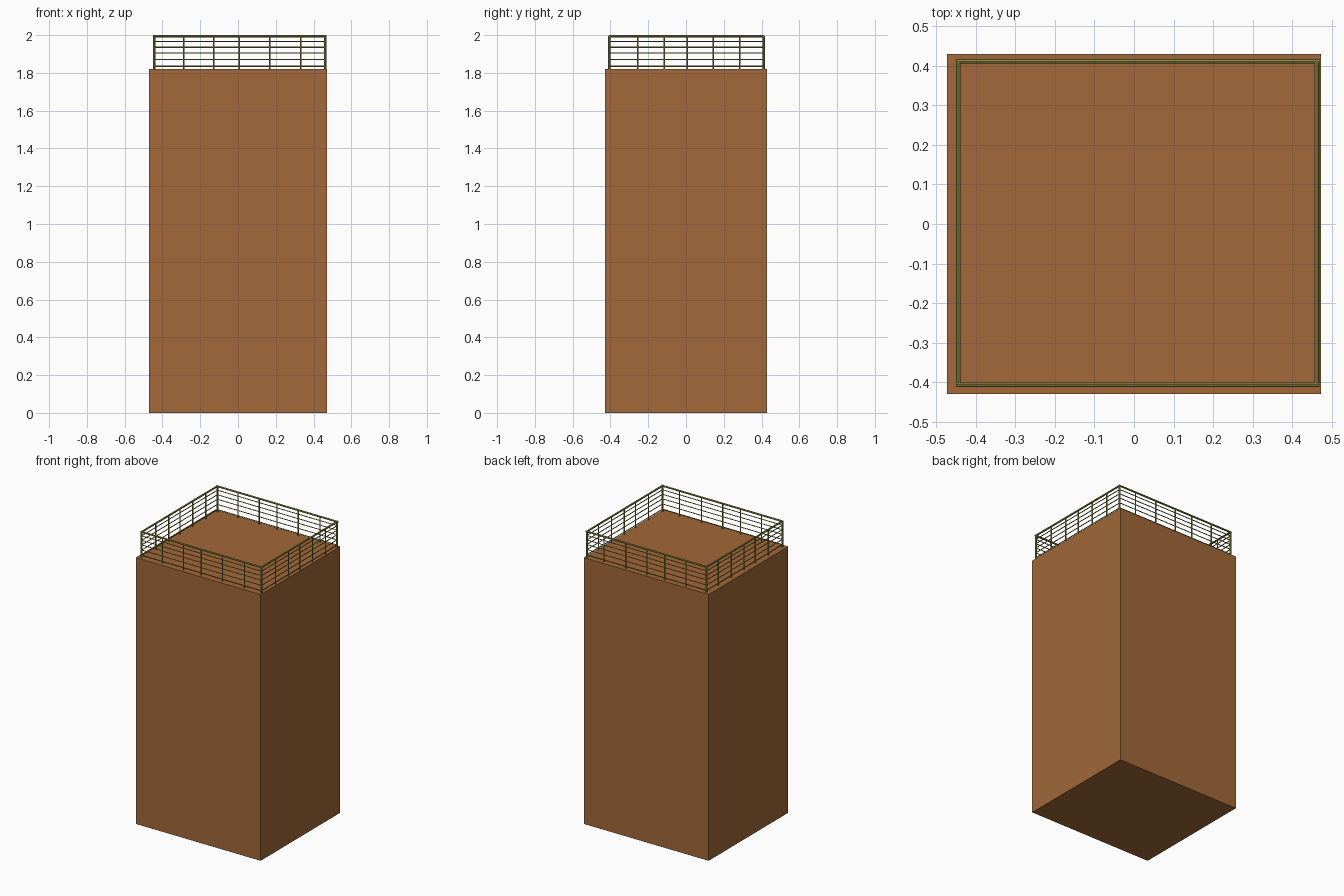
import bpy, bmesh
from mathutils import Vector, Matrix

if "Cube" in bpy.data.objects:
    bpy.data.objects.remove(bpy.data.objects["Cube"])


def material(name, color):
    m = bpy.data.materials.new(name)
    m.diffuse_color = (*color, 1)
    m.use_nodes = True
    m.node_tree.nodes["Principled BSDF"].inputs["Base Color"].default_value = m.diffuse_color
    return m


BROWN = material("brown", (0.36, 0.14, 0.04))
OLIVE = material("olive", (0.27, 0.27, 0.06))

# Railing layout
X0, X1, Y0, Y1 = -0.444, 0.462, -0.406, 0.411
DECK, TOP = 1.82, 1.994
POST_X = (-0.287, -0.128, 0.007, 0.167, 0.333)
POST_Y = (-0.255, -0.115, 0.007, 0.145, 0.285)
BAR_Z = (1.835, 1.87, 1.905, 1.936, 1.967)


def rods(name, segments, radius, sides=8):
    """One object made of straight round rods between point pairs."""
    bm = bmesh.new()
    for a, b in segments:
        a, b = Vector(a), Vector(b)
        d = b - a
        rot = d.to_track_quat('Z', 'Y').to_matrix().to_4x4()
        bmesh.ops.create_cone(bm, cap_ends=True, segments=sides,
                              radius1=radius, radius2=radius, depth=d.length,
                              matrix=Matrix.Translation((a + b) / 2) @ rot)
    me = bpy.data.meshes.new(name)
    bm.to_mesh(me)
    bm.free()
    me.materials.append(OLIVE)
    ob = bpy.data.objects.new(name, me)
    bpy.context.collection.objects.link(ob)
    return ob


def loop(z, e=0.0):
    """Four sides of the railing at height z, front and back overlapping by e."""
    return [((X0 - e, y, z), (X1 + e, y, z)) for y in (Y0, Y1)] + \
           [((x, Y0, z), (x, Y1, z)) for x in (X0, X1)]


# Tower body
bpy.ops.mesh.primitive_cube_add(size=1, location=(0, 0, DECK / 2))
body = bpy.context.object
body.name = "tower_body"
body.scale = (0.944, 0.86, DECK)
body.data.materials.append(BROWN)

# Handrail and thin horizontal bars
rods("handrail", loop(TOP, 0.006), 0.006)
rods("railing_bars", [s for z in BAR_Z for s in loop(z)], 0.003, 6)

# Corner posts and thinner intermediate posts
rods("corner_posts", [((x, y, DECK), (x, y, TOP)) for x in (X0, X1) for y in (Y0, Y1)], 0.006)
spots = [(x, y) for x in POST_X for y in (Y0, Y1)] + [(x, y) for y in POST_Y for x in (X0, X1)]
rods("railing_posts", [((x, y, DECK), (x, y, TOP)) for x, y in spots], 0.004)
